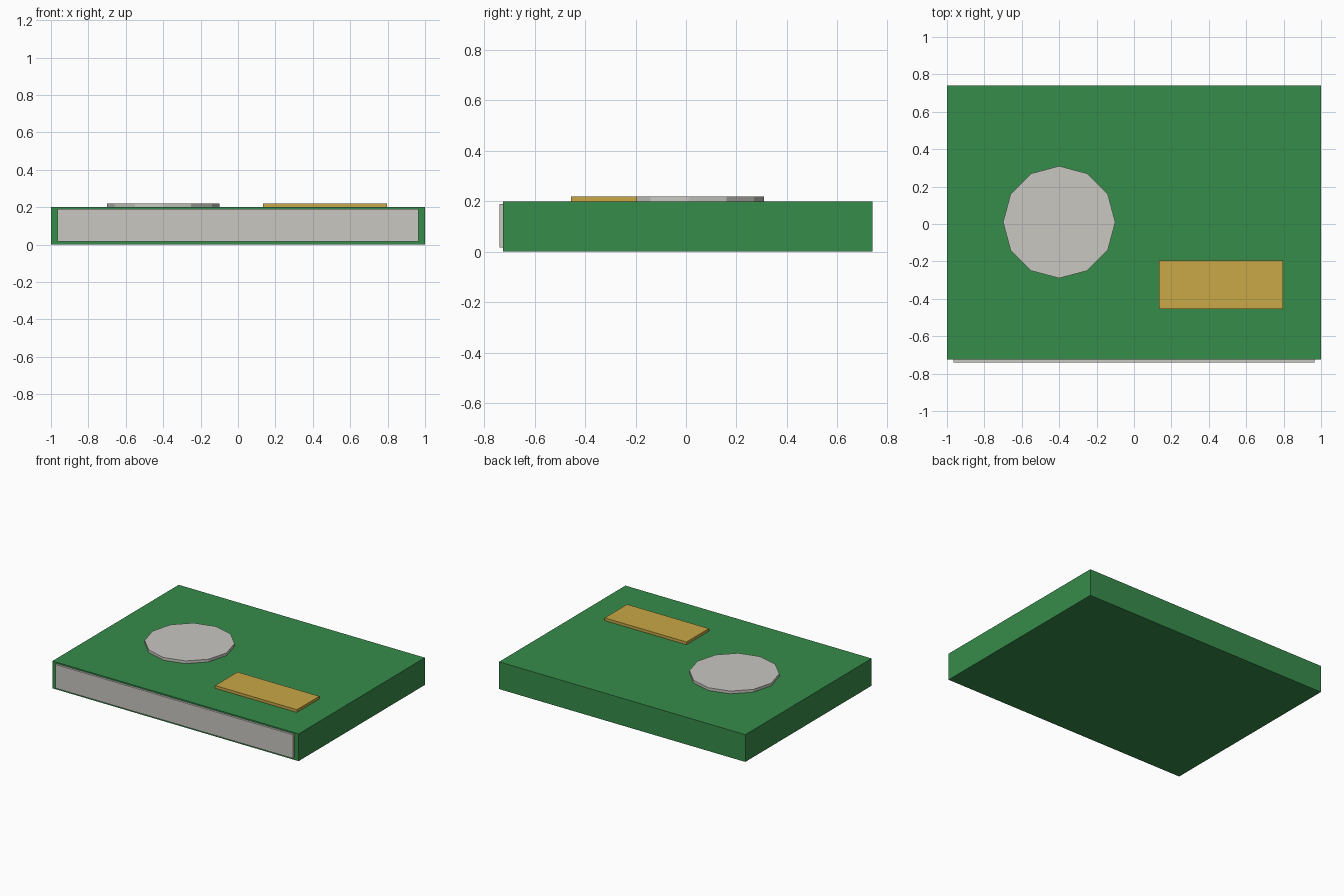
import bpy

if "Cube" in bpy.data.objects:
    bpy.data.objects.remove(bpy.data.objects["Cube"])


def material(name, rgb):
    m = bpy.data.materials.new(name)
    m.diffuse_color = (*rgb, 1.0)
    m.use_nodes = True
    m.node_tree.nodes["Principled BSDF"].inputs["Base Color"].default_value = m.diffuse_color
    return m


green = material("board green", (0.037, 0.262, 0.069))
grey = material("light grey", (0.584, 0.571, 0.533))
gold = material("gold", (0.578, 0.392, 0.061))


def finish(obj, name, mat):
    obj.name = name
    obj.data.materials.append(mat)
    return obj


def box(name, mat, lo, hi):
    """Axis-aligned box between two opposite corners."""
    bpy.ops.mesh.primitive_cube_add(size=1)
    obj = finish(bpy.context.object, name, mat)
    for v in obj.data.vertices:
        v.co = [(a + b) / 2 + c * (b - a) for a, b, c in zip(lo, hi, v.co)]
    return obj


# Main slab
box("body", green, (-1, -0.725, 0), (1, 0.74, 0.2))

# Thin panel on the front edge
box("front_panel", grey, (-0.965, -0.74, 0.016), (0.965, -0.725, 0.19))

# Raised rectangular plate on the top
box("top_plate", gold, (0.133, -0.455, 0.2), (0.797, -0.195, 0.22))

# Raised twelve-sided disc on the top
bpy.ops.mesh.primitive_cylinder_add(vertices=12, radius=0.3, depth=0.02,
                                    location=(-0.4, 0.01, 0.21))
finish(bpy.context.object, "top_disc", grey)
